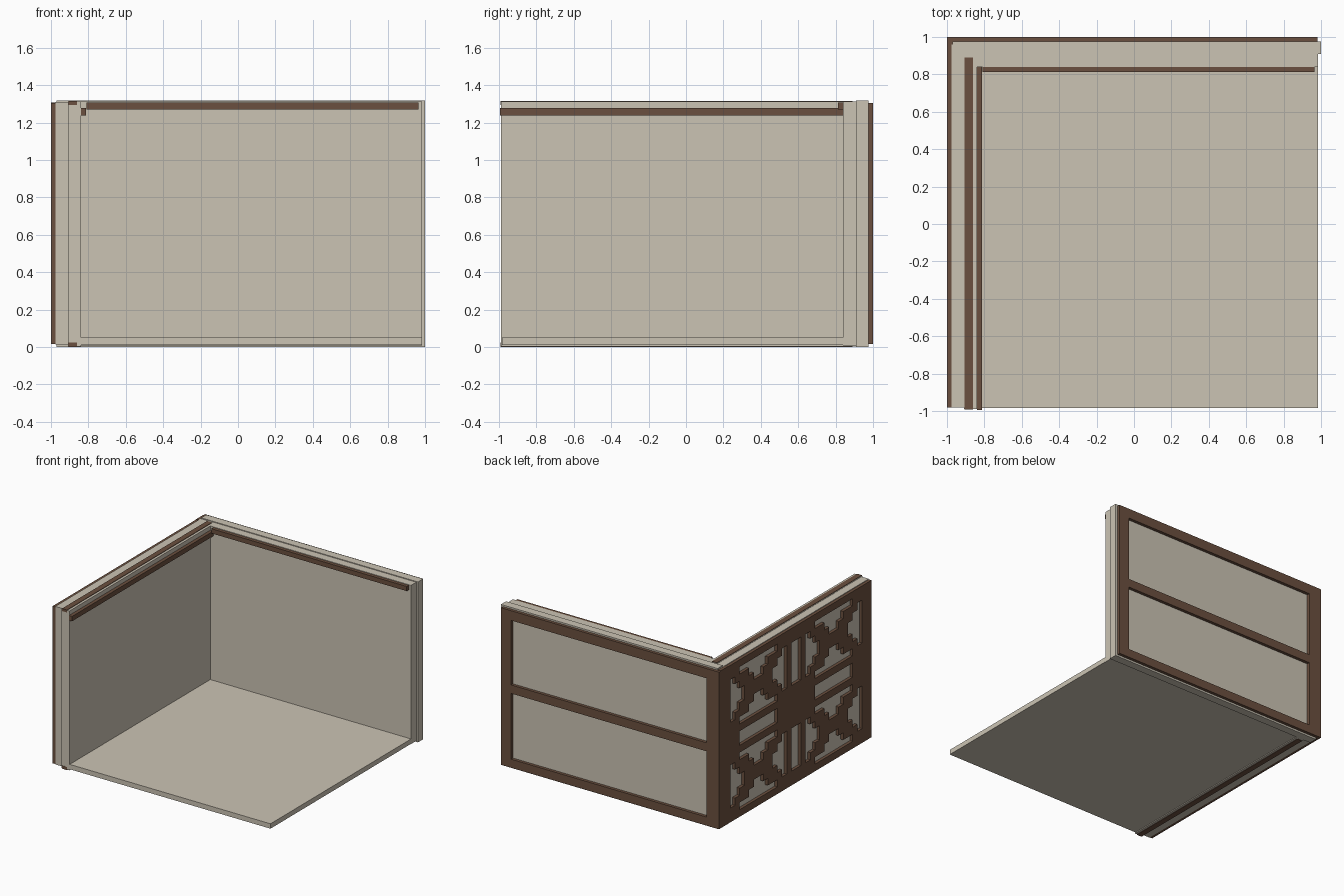
import bpy, bmesh

if "Cube" in bpy.data.objects:
    bpy.data.objects.remove(bpy.data.objects["Cube"])


def material(name, rgb):
    m = bpy.data.materials.new(name)
    m.diffuse_color = (*rgb, 1)
    m.use_nodes = True
    m.node_tree.nodes["Principled BSDF"].inputs["Base Color"].default_value = m.diffuse_color
    return m


CREAM = material("cream plaster", (0.60, 0.55, 0.455))
BROWN = material("brown wood", (0.147, 0.080, 0.050))


def finish(name, bm, mat):
    mesh = bpy.data.meshes.new(name)
    bm.to_mesh(mesh)
    bm.free()
    mesh.materials.append(mat)
    ob = bpy.data.objects.new(name, mesh)
    bpy.context.collection.objects.link(ob)
    return ob


def box(name, x, y, z, mat):
    """Box from (min, max) ranges."""
    bm = bmesh.new()
    bmesh.ops.create_cube(bm, size=1)
    for v in bm.verts:
        for i, (a, b) in enumerate((x, y, z)):
            v.co[i] = a if v.co[i] < 0 else b
    return finish(name, bm, mat)


# Floor slab
box("floor", (-0.845, 0.985), (-0.985, 0.845), (0.01, 0.05), CREAM)

# Left wall: outer and inner leaf
box("left_wall_outer", (-0.975, -0.91), (-0.98, 0.96), (0.012, 1.31), CREAM)
box("left_wall_inner", (-0.91, -0.84), (-0.99, 0.91), (0.003, 1.312), CREAM)

# Back wall: outer and inner leaf
box("back_wall_outer", (-0.97, 1.0), (0.908, 0.975), (0.0, 1.318), CREAM)
box("back_wall_inner", (-0.84, 0.985), (0.84, 0.908), (0.008, 1.312), CREAM)

# Wooden strips set in the top and bottom edge of the left wall
for name, z in (("top_strip", (1.295, 1.316)), ("bottom_strip", (0.0, 0.025))):
    box("left_wall_" + name, (-0.905, -0.86), (-0.992, 0.89), z, BROWN)

# Mouldings inside the room
box("left_moulding", (-0.84, -0.812), (-0.995, 0.84), (1.237, 1.277), BROWN)
box("back_moulding", (-0.81, 0.965), (0.812, 0.84), (1.27, 1.308), BROWN)

# Frame with two panels on the outside of the back wall
FY = (0.975, 1.0)
box("corner_post", (-1.0, -0.885), FY, (0.015, 1.305), BROWN)
box("corner_post_return", (-1.0, -0.97), (0.885, 0.975), (0.015, 1.308), BROWN)
box("frame_stile", (0.89, 0.98), FY, (0.015, 1.305), BROWN)
for name, z in (("bottom", (0.015, 0.085)), ("middle", (0.625, 0.695)),
                ("top", (1.225, 1.305))):
    box("frame_rail_" + name, (-0.885, 0.89), FY, z, BROWN)

# Fretwork screen on the outside of the left wall: one quarter, mirrored twice
QUARTER = ["################",
           "####........####",
           "##.###....###.#.",
           "##..###..###..#.",
           "##...######...#.",
           "##...######...#.",
           "##..###..###..#.",
           "##.###....###.#.",
           "####........####",
           "################",
           "####........####"]
rows = [r + r[::-1] for r in QUARTER]
rows += rows[::-1]
Y0, Z0 = 0.975, 1.305
DY, DZ = 1.955 / len(rows[0]), 1.29 / len(rows)
bm = bmesh.new()
for j, row in enumerate(rows):
    for i, c in enumerate(row):
        if c == "#":
            ya, yb = Y0 - i * DY, Y0 - (i + 1) * DY
            za, zb = Z0 - j * DZ, Z0 - (j + 1) * DZ
            bm.faces.new([bm.verts.new((-1.0, y, z)) for y, z in
                          ((ya, za), (ya, zb), (yb, zb), (yb, za))])
bmesh.ops.remove_doubles(bm, verts=bm.verts, dist=1e-4)
bmesh.ops.recalc_face_normals(bm, faces=bm.faces)
if sum(f.normal.x for f in bm.faces) > 0:
    bmesh.ops.reverse_faces(bm, faces=bm.faces)
screen = finish("fretwork_screen", bm, BROWN)
mod = screen.modifiers.new("thickness", "SOLIDIFY")
mod.thickness = 0.025
mod.offset = -1
